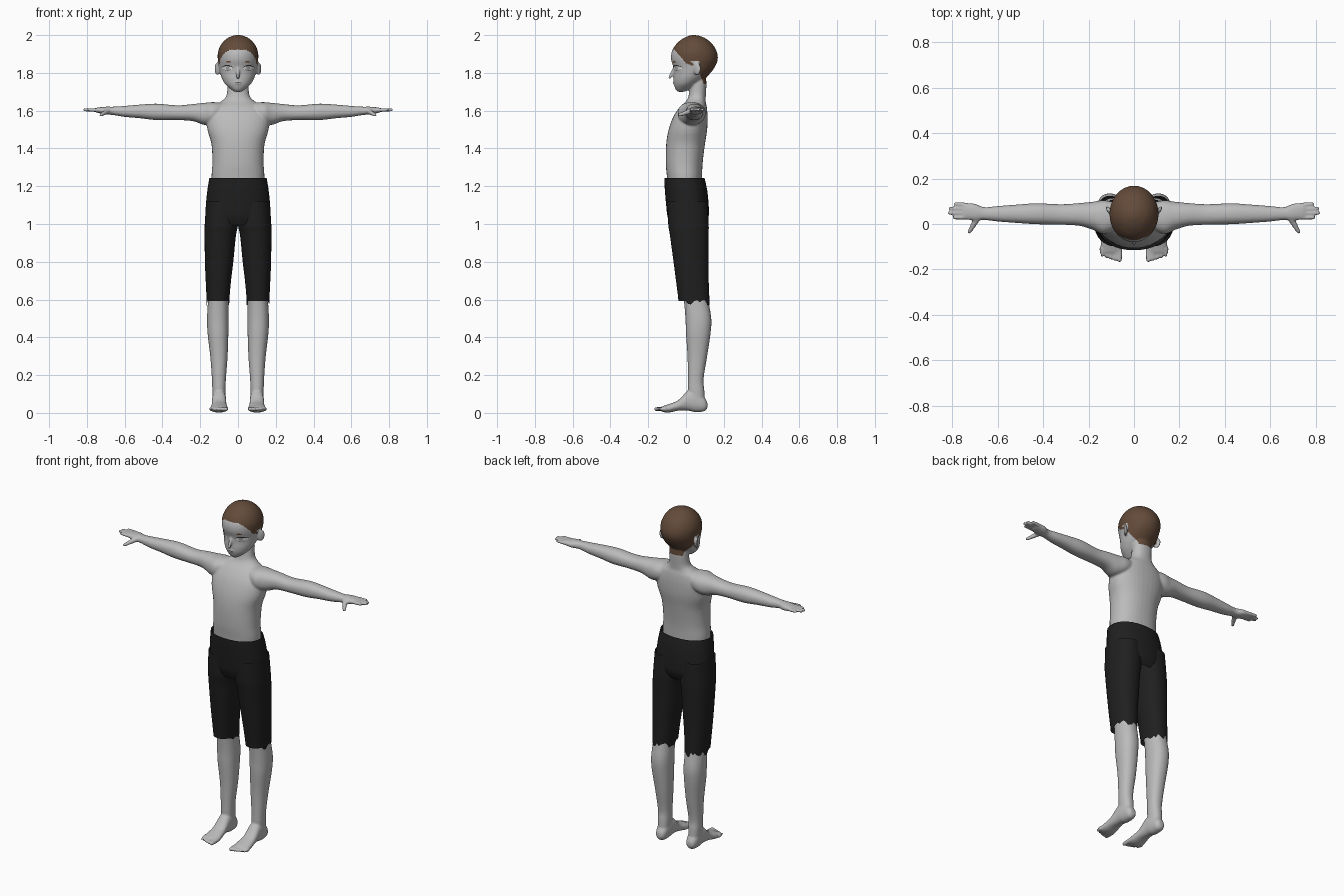
import bpy, bmesh, math, random
from mathutils import Vector, Matrix
from mathutils.bvhtree import BVHTree

random.seed(4)
if "Cube" in bpy.data.objects:
    bpy.data.objects.remove(bpy.data.objects["Cube"], do_unlink=True)


def material(name, *rgb):
    mat = bpy.data.materials.new(name)
    mat.use_nodes = True
    mat.diffuse_color = (*rgb, 1)
    mat.node_tree.nodes["Principled BSDF"].inputs["Base Color"].default_value = (*rgb, 1)
    return mat


skin = material("grey_skin", .5, .5, .5)
brown = material("brown_hair", .125, .07, .042)
black = material("black_cloth", .014, .014, .014)
white = material("eye_white", .85, .85, .85)
pale = material("pale_iris", .4, .4, .42)
dark = material("dark_line", .03, .025, .025)
rust = material("rust_brow", .2, .07, .04)


def add_object(name, mesh, *mats):
    obj = bpy.data.objects.new(name, mesh)
    bpy.context.collection.objects.link(obj)
    for mat in mats:
        mesh.materials.append(mat)
    for poly in mesh.polygons:
        poly.use_smooth = True
    return obj


def to_mesh(bm, name):
    bmesh.ops.recalc_face_normals(bm, faces=bm.faces)
    mesh = bpy.data.meshes.new(name)
    bm.to_mesh(mesh)
    bm.free()
    return mesh


def spline(rows, steps=4):
    """Smoothly interpolate the rows of a section table."""
    out = []
    for i in range(len(rows) - 1):
        a, b = rows[max(i - 1, 0)], rows[i]
        c, d = rows[i + 1], rows[min(i + 2, len(rows) - 1)]
        for s in range(steps):
            t = s / steps
            out.append([q + t * ((r - p) + t * (2 * p - 5 * q + 4 * r - w + t * (3 * (q - r) + w - p))) / 2
                        for p, q, r, w in zip(a, b, c, d)])
    return out + [rows[-1]]


def loft(bm, axis, rows, side=1, caps=True, power=.9, count=36):
    """Rows: position on axis, centre, half width, low and high of the third axis."""
    rings = []
    for t, centre, half, low, high in spline(rows):
        ring = []
        for k in range(count):
            ang = math.tau * k / count
            c, s = math.cos(ang), math.sin(ang)
            a = centre + half * math.copysign(abs(c) ** power, c)
            b = (low + high) / 2 + (high - low) / 2 * math.copysign(abs(s) ** power, s)
            x, y, z = {"x": (t, a, b), "y": (a, t, b), "z": (a, b, t)}[axis]
            ring.append(bm.verts.new((x * side, y, z)))
        rings.append(ring)
    for r, q in zip(rings, rings[1:]):
        for k in range(count):
            n = (k + 1) % count
            bm.faces.new((r[k], r[n], q[n], q[k]))
    if caps:
        bm.faces.new(rings[0])
        bm.faces.new(rings[-1])


def blob(bm, centre, radii, turn=0):
    m = Matrix.Translation(centre) @ Matrix.Rotation(turn, 4, "Z") @ Matrix.Diagonal((*radii, 1))
    bmesh.ops.create_uvsphere(bm, u_segments=16, v_segments=10, radius=1, matrix=m)


def digit(bm, start, end, r0, r1, side=1):
    """Tapered finger or toe with round ends."""
    p, q = Vector(start), Vector(end)
    p.x *= side
    q.x *= side
    turn = (q - p).to_track_quat("Z", "Y").to_matrix().to_4x4()
    bmesh.ops.create_cone(bm, cap_ends=True, segments=14, radius1=r0, radius2=r1,
                          depth=(q - p).length, matrix=Matrix.Translation((p + q) / 2) @ turn)
    blob(bm, p, (r0,) * 3)
    blob(bm, q, (r1,) * 3)


body = bmesh.new()
# Torso and neck
loft(body, "z", [
    (1.12, 0, .13, -.09, .085), (1.24, 0, .14, -.1, .085), (1.32, 0, .136, -.107, .088),
    (1.42, 0, .14, -.105, .1), (1.5, 0, .162, -.092, .112), (1.57, 0, .165, -.066, .114),
    (1.62, 0, .135, -.032, .11), (1.65, 0, .088, 0, .104), (1.68, 0, .061, .014, .105),
    (1.75, 0, .055, .025, .108), (1.8, 0, .05, .03, .1)])
# Head
loft(body, "z", [
    (1.7, 0, .018, -.044, -.01), (1.715, 0, .04, -.056, .025), (1.74, 0, .067, -.064, .06),
    (1.77, 0, .085, -.066, .1), (1.8, 0, .095, -.064, .13), (1.83, 0, .101, -.067, .152),
    (1.87, 0, .107, -.079, .168), (1.91, 0, .106, -.076, .164), (1.95, 0, .09, -.054, .142),
    (1.98, 0, .062, -.02, .108), (1.995, 0, .032, .012, .075), (2, 0, .01, .03, .05)], power=1)
# Nose and lips
digit(body, (0, -.064, 1.825), (0, -.085, 1.777), .007, .009)
blob(body, (0, -.062, 1.747), (.018, .008, .008))

for side in (1, -1):
    # Ears
    blob(body, (.109 * side, .058, 1.822), (.009, .024, .035), -.6 * side)
    # Arms and palms
    loft(body, "x", [
        (.06, .04, .05, 1.56, 1.64), (.13, .03, .074, 1.53, 1.645), (.18, .036, .062, 1.525, 1.641),
        (.24, .042, .05, 1.545, 1.635), (.32, .042, .045, 1.55, 1.628), (.43, .045, .046, 1.55, 1.637),
        (.52, .045, .04, 1.56, 1.632), (.6, .045, .034, 1.567, 1.625), (.66, .046, .028, 1.577, 1.621),
        (.7, .052, .037, 1.58, 1.621), (.75, .057, .036, 1.59, 1.616)], side)
    # Fingers and thumb
    for y0, y1, tip in ((.03, .028, .79), (.048, .048, .812), (.066, .068, .808), (.083, .088, .785)):
        digit(body, (.735, y0, 1.603), (tip, y1, 1.604), .0105, .0085, side)
    digit(body, (.69, .025, 1.598), (.725, -.035, 1.577), .015, .009, side)
    # Lower legs
    loft(body, "z", [
        (.05, .1, .032, .02, .1), (.12, .101, .035, .01, .097), (.18, .101, .037, .01, .093),
        (.3, .101, .046, .008, .112), (.42, .106, .055, 0, .13), (.5, .107, .057, -.003, .134),
        (.6, .105, .054, -.012, .118), (.72, .1, .056, -.03, .105)], side)
    # Feet
    loft(body, "y", [
        (.113, .1, .016, .025, .055), (.095, .1, .03, .008, .085), (.05, .1, .036, .004, .125),
        (.01, .1, .037, .012, .118), (-.04, .1, .04, .012, .068), (-.09, .1, .047, .002, .047),
        (-.125, .1, .046, .005, .035)], side)
    # Toes
    for k in range(5):
        x = .064 + .019 * k
        digit(body, (x, -.11, .021), (x, -.158 + .005 * k, .02), .013, .011 - .001 * k, side)

# Fuse the parts into one smooth skin
raw = add_object("body_parts", to_mesh(body, "body_parts"))
fuse = raw.modifiers.new("fuse", "REMESH")
fuse.mode = "VOXEL"
fuse.voxel_size = .0055
relax = raw.modifiers.new("relax", "SMOOTH")
relax.factor = .5
relax.iterations = 4
graph = bpy.context.evaluated_depsgraph_get()
body_mesh = bpy.data.meshes.new_from_object(raw.evaluated_get(graph))
bpy.data.objects.remove(raw, do_unlink=True)
body_mesh.materials.clear()
add_object("body", body_mesh, skin, brown)

# Cropped hair: everything above a hairline that drops towards the nape
hairline = [(-.2, 1.93), (-.06, 1.922), (0, 1.85), (.045, 1.835), (.07, 1.8), (.095, 1.74), (.3, 1.725)]


def line_height(y):
    for (y0, z0), (y1, z1) in zip(hairline, hairline[1:]):
        if y <= y1:
            return z0 + (z1 - z0) * (y - y0) / (y1 - y0)


for poly in body_mesh.polygons:
    c = poly.center
    ear = abs(c.x) > .104 and c.z < 1.862 and c.y < .09
    poly.material_index = int(c.z > 1.7 and c.z > line_height(c.y) and not ear)

# Shorts with a torn hem
cloth = bmesh.new()
loft(cloth, "z", [
    (1.243, 0, .152, -.115, .098), (1.18, 0, .162, -.112, .112), (1.1, 0, .17, -.105, .12),
    (1.04, 0, .171, -.098, .12), (.995, 0, .15, -.08, .1)], caps=False)
for side in (1, -1):
    loft(cloth, "z", [
        (1.12, .085, .083, -.098, .114), (1, .088, .088, -.094, .12), (.94, .094, .083, -.085, .12),
        (.8, .1, .075, -.066, .119), (.7, .104, .067, -.053, .12), (.6, .106, .06, -.04, .124)],
        side, caps=False)
for v in cloth.verts:
    if v.co.z < .605:
        v.co.z -= random.uniform(0, .035) if v.co.y > .01 else .008
add_object("shorts", to_mesh(cloth, "shorts"), black)

# Painted face details laid on the skin
surface = BVHTree.FromPolygons([v.co for v in body_mesh.vertices],
                               [p.vertices[:] for p in body_mesh.polygons])


def plate(name, mat, x, z, half, height, bend=0, lift=.0015):
    bm = bmesh.new()
    across, up = 14, 4
    grid = []
    for i in range(across + 1):
        u = (i / across * 2 - 1) * .98
        col = []
        for j in range(up + 1):
            px = x + half * u
            pz = z + bend * (1 - u * u) + height * (j / up * 2 - 1) * math.sqrt(1 - u * u)
            hit = surface.ray_cast(Vector((px, -1, pz)), Vector((0, 1, 0)))[0]
            col.append(bm.verts.new((px, hit.y - lift, pz)))
        grid.append(col)
    for a, b in zip(grid, grid[1:]):
        for j in range(up):
            bm.faces.new((a[j], b[j], b[j + 1], a[j + 1]))
    mesh = bpy.data.meshes.new(name)
    bm.to_mesh(mesh)
    bm.free()
    add_object(name, mesh, mat)


for side, word in ((1, "left"), (-1, "right")):
    plate(word + "_eye", white, .056 * side, 1.825, .027, .013)
    plate(word + "_iris", pale, .054 * side, 1.825, .01, .012, lift=.0025)
    plate(word + "_upper_lash", dark, .057 * side, 1.829, .03, .003, .01, lift=.0035)
    plate(word + "_lower_lash", dark, .057 * side, 1.822, .022, .0012, -.01, lift=.0035)
    plate(word + "_brow", rust, .05 * side, 1.857, .014, .004, .002)
plate("mouth", dark, 0, 1.748, .017, .0015, .001)
